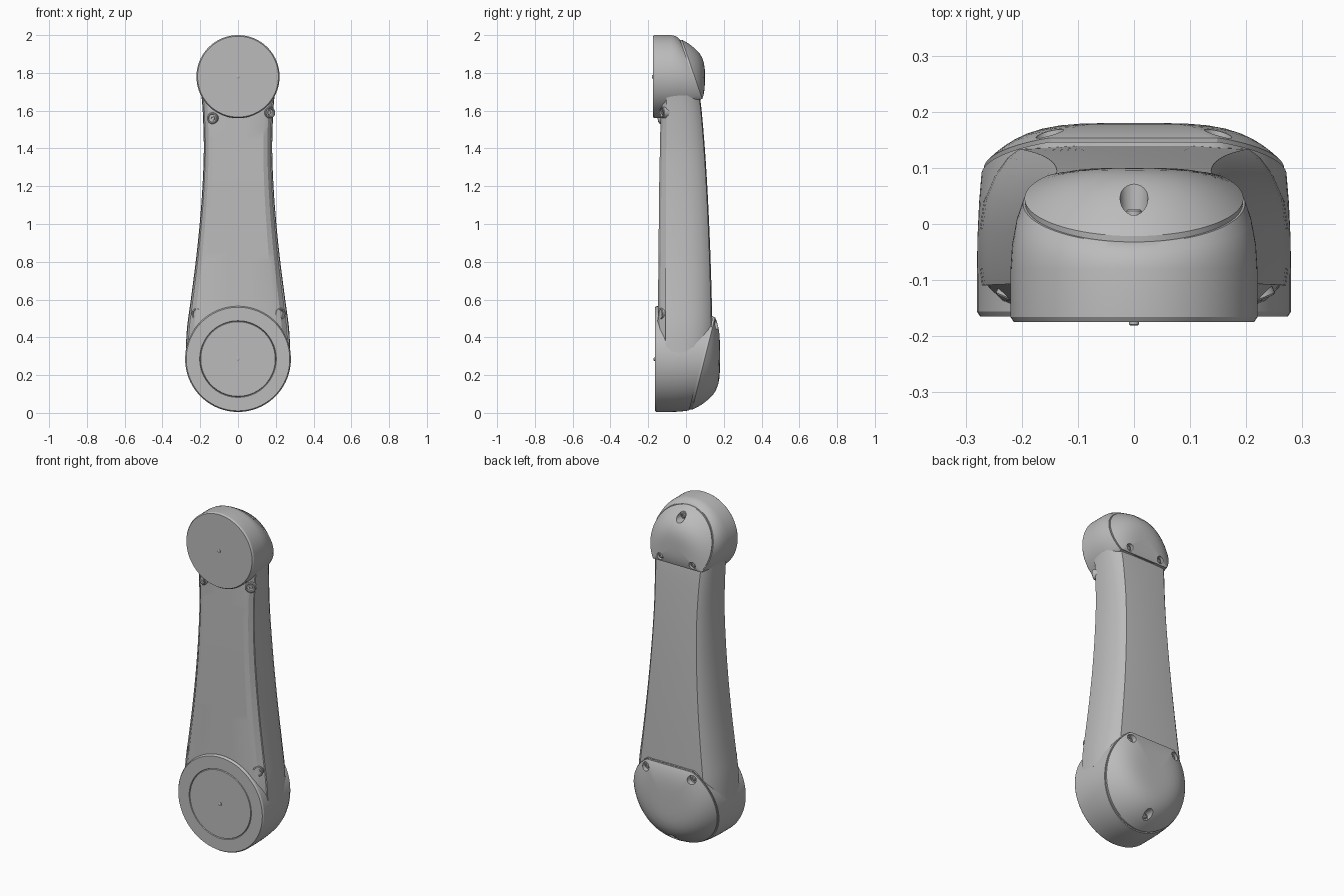
import bpy, bmesh, math
from mathutils import Vector

cube = bpy.data.objects.get("Cube")
if cube:
    bpy.data.objects.remove(cube, do_unlink=True)

GREY = 0.5
grey = bpy.data.materials.new("satin_grey")
grey.use_nodes = True
grey.diffuse_color = (GREY, GREY, GREY, 1)
for node in grey.node_tree.nodes:
    if node.type == 'BSDF_PRINCIPLED':
        node.inputs["Base Color"].default_value = (GREY, GREY, GREY, 1)

SIDES = 96


def loft(name, rings):
    """Skin a closed solid over rings that have equal point counts."""
    bm = bmesh.new()
    rows = [[bm.verts.new(p) for p in ring] for ring in rings]
    n = len(rows[0])
    for a, b in zip(rows, rows[1:]):
        for i in range(n):
            j = (i + 1) % n
            bm.faces.new((a[i], a[j], b[j], b[i]))
    bm.faces.new(rows[0])
    bm.faces.new(rows[-1])
    bmesh.ops.recalc_face_normals(bm, faces=bm.faces)
    mesh = bpy.data.meshes.new(name)
    bm.to_mesh(mesh)
    bm.free()
    mesh.materials.append(grey)
    obj = bpy.data.objects.new(name, mesh)
    bpy.context.collection.objects.link(obj)
    return obj


def smooth(obj, angle=30):
    bpy.ops.object.select_all(action='DESELECT')
    obj.select_set(True)
    bpy.context.view_layer.objects.active = obj
    bpy.ops.object.shade_smooth_by_angle(angle=math.radians(angle))


def turned(name, profile, location, sides=24, tilt=0):
    """Lathe a (radius, y) profile about the y axis."""
    rings = [[Vector((r * math.cos(k * math.tau / sides), y, r * math.sin(k * math.tau / sides)))
              for k in range(sides)] for r, y in profile]
    obj = loft(name, rings)
    obj.location = location
    obj.rotation_euler.z = tilt
    return obj


def cut(target, cutter):
    mod = target.modifiers.new("pocket", 'BOOLEAN')
    mod.operation = 'DIFFERENCE'
    mod.solver = 'EXACT'
    mod.object = cutter
    bpy.context.view_layer.objects.active = target
    bpy.ops.object.modifier_apply(modifier=mod.name)
    bpy.data.objects.remove(cutter, do_unlink=True)


def hub(name, zc, radius, front, mid, rim, peak, power, edge, low, high, groove, pockets):
    """Round joint housing with a slanted, domed back cover cut straight on the arm side."""

    def outline(r, y_of, clip=1.0):
        pts = []
        for k in range(SIDES):
            t = k * math.tau / SIDES
            z = zc + r * math.cos(t)
            z += (min(max(z, low), high) - z) * clip
            pts.append(Vector((r * math.sin(t), y_of(z), z)))
        return pts

    def flat(y):
        return lambda z: y

    def slant(offset):
        return lambda z: edge(z) + offset

    # Housing, from the front disc to the slanted rear rim
    rings = [outline(0.004, flat(front), 0)]
    if groove:
        for r, d in ((groove - .003, 0), (groove, .007), (groove + .003, 0)):
            rings.append(outline(r, flat(front + d), 0))
    rings += [outline(radius - .006, flat(front), 0),
              outline(radius, flat(front + .009), 0),
              outline(radius, flat(mid), 0)]
    for s in (.35, .7):
        rings.append(outline(radius + (rim - radius) * s * s,
                             lambda z, s=s: mid + (edge(z) - mid) * s, s))
    rings += [outline(rim, slant(-.006)), outline(rim * .975, slant(-.006)),
              outline(rim * .97, slant(-.014)), outline(.004, slant(-.014))]
    smooth(loft(name + "_housing", rings))

    # Domed cover; the straight side shrinks with the rest of the outline
    base = outline(rim, slant(0))

    def scaled(s, lift):
        pts = []
        for p in base:
            z = zc + (p.z - zc) * s
            e = edge(z) if lift is None else edge(p.z)
            y = e - .012 if lift is None else e + (peak - e) * lift
            pts.append(Vector((p.x * s, y, z)))
        return pts

    rings = [scaled(.02, None), scaled(.975, None)]
    for s in (.985, .96, .92, .87, .8, .72, .62, .5, .36, .2, .02):
        rings.append(scaled(s, 1 - s ** power))
    cover = loft(name + "_cover", rings)
    for x, z, y, r in pockets:
        cut(cover, turned("pocket_cutter", [(r, y), (r * 1.25, y + .2)], (x, 0, z)))
    smooth(cover)

    # Cover screws sitting in the pockets
    for x, z, y, r in pockets:
        smooth(turned(name + "_cover_screw",
                      [(.014, -.01), (.014, .008), (.011, .011), (.007, .011), (.006, .006)],
                      (x, y, z)))

    # Small centring pin on the front disc
    smooth(turned(name + "_pin", [(.009, .02), (.009, -.004), (.006, -.006)], (0, front, zc), 16))


# Large lower joint and smaller upper joint
hub("lower_joint", .285, .28, -.165, -.09, .272, .18, 4,
    lambda z: .022 + (z - .01) * .26, 0, .51, .2,
    [(-.15, .465, .135, .024), (.15, .465, .135, .024), (0, .07, .085, .024)])
hub("upper_joint", 1.78, .22, -.175, -.08, .198, .1, 3.2,
    lambda z: -.03 + (1.985 - z) * .355, 1.66, 2.1, 0,
    [(-.105, 1.69, .074, .02), (.105, 1.69, .074, .02), (0, 1.93, .015, .024)])

# Arm shell: rows are height, half width, front depth, back depth
rows = [(.32, .277, -.150, .138), (.45, .270, -.150, .141), (.6, .250, -.148, .138),
        (.8, .224, -.146, .132), (1.0, .203, -.144, .124), (1.2, .188, -.142, .114),
        (1.4, .181, -.138, .101), (1.6, .187, -.134, .084), (1.72, .198, -.13, .068)]
half = [(.25, 0), (.74, 0), (.86, .045), (.955, .14), (.985, .14), (1, .25), (1, .48),
        (.975, .66), (.91, .81), (.83, .92), (.76, .975), (.4, .995)]
section = half + [(-x, t) for x, t in reversed(half)]


def arm_row(u):
    """Smoothly interpolate the arm rows at parameter u."""
    i = min(int(u), len(rows) - 2)
    f = u - i
    p = [Vector(rows[min(max(i + d, 0), len(rows) - 1)]) for d in (-1, 0, 1, 2)]
    m0, m1 = (p[2] - p[0]) / 2, (p[3] - p[1]) / 2
    return (p[1] * (2 * f**3 - 3 * f**2 + 1) + m0 * (f**3 - 2 * f**2 + f)
            + p[2] * (3 * f**2 - 2 * f**3) + m1 * (f**3 - f**2))


Vector4 = [arm_row(k / 4) for k in range(4 * (len(rows) - 1) + 1)]
smooth(loft("arm_shell", [[Vector((x * w, f + t * (b - f), z)) for x, t in section]
                          for z, w, f, b in Vector4]), 25)

# Screw bosses on the front of the arm, tilted with its chamfers
boss = [(.03, .03), (.03, -.004), (.027, -.007), (.022, -.007), (.019, .002),
        (.013, .002), (.012, -.003), (.006, -.003), (.005, .001)]
for x, z, y in ((-.135, 1.56, -.133), (.168, 1.59, -.122), (-.217, .525, -.13), (.222, .525, -.13)):
    smooth(turned("arm_screw", boss, (x, y, z), tilt=math.copysign(.4, x)))
